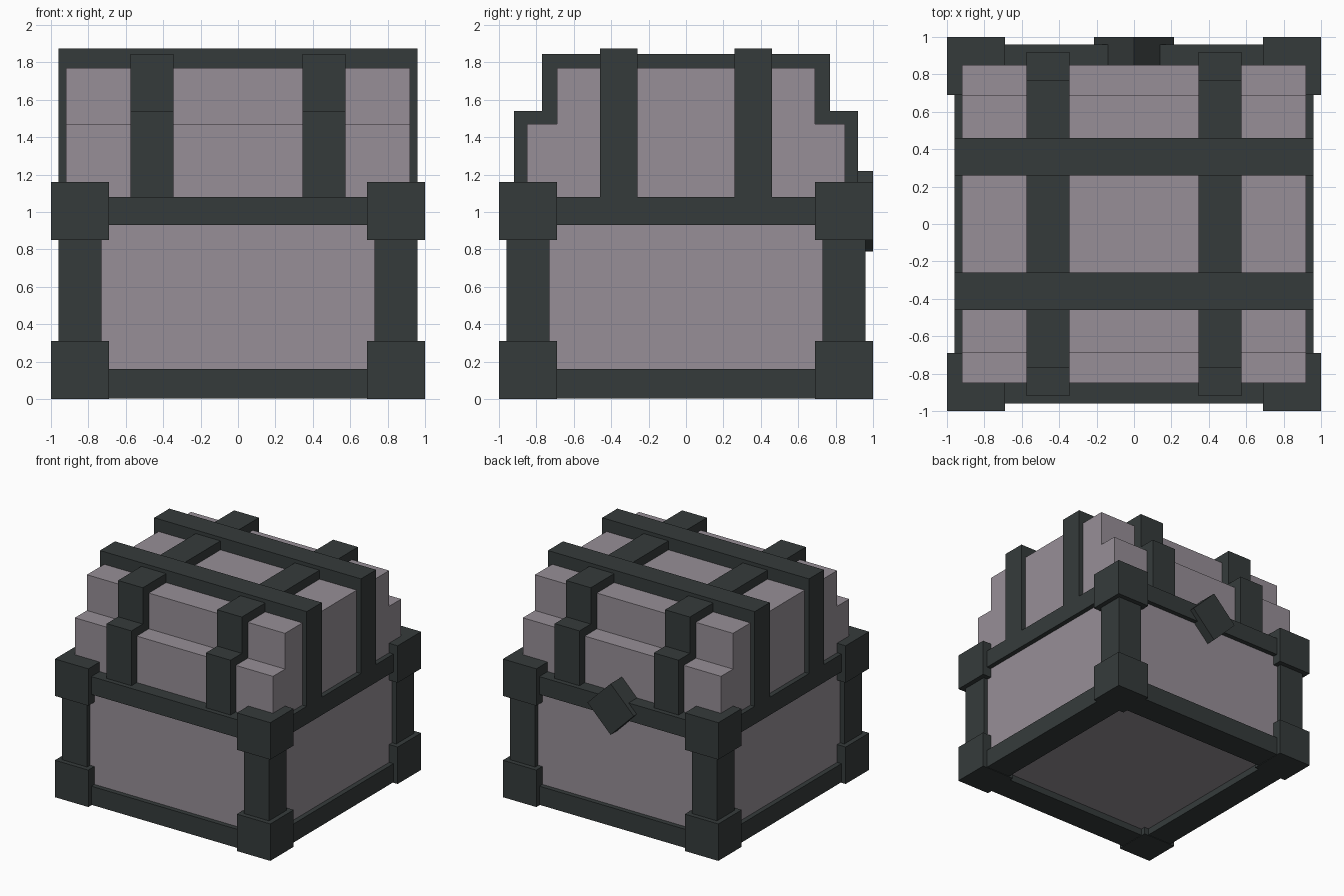
import bpy, bmesh, math
from mathutils import Matrix

if "Cube" in bpy.data.objects:
    bpy.data.objects.remove(bpy.data.objects["Cube"])


def material(name, rgb):
    m = bpy.data.materials.new(name)
    m.diffuse_color = (*rgb, 1)
    m.use_nodes = True
    m.node_tree.nodes["Principled BSDF"].inputs["Base Color"].default_value = m.diffuse_color
    return m


MAUVE = material("mauve_panel", (0.309, 0.275, 0.309))
IRON = material("dark_iron", (0.036, 0.044, 0.044))


def build(name, bm, mat):
    bmesh.ops.recalc_face_normals(bm, faces=bm.faces)
    me = bpy.data.meshes.new(name)
    bm.to_mesh(me)
    bm.free()
    me.materials.append(mat)
    ob = bpy.data.objects.new(name, me)
    bpy.context.collection.objects.link(ob)
    return ob


def box(name, x, y, z, mat):
    """Box from (min, max) ranges."""
    bm = bmesh.new()
    bmesh.ops.create_cube(bm, size=1)
    for v in bm.verts:
        for i, (a, b) in enumerate((x, y, z)):
            v.co[i] = a if v.co[i] < 0 else b
    return build(name, bm, mat)


def stepped(name, x, steps, z0, mat):
    """Symmetrical stepped outline in y-z, extruded along x."""
    half = []
    z = z0
    for y, top in steps:
        half += [(y, z), (y, top)]
        z = top
    outline = half + [(-y, z) for y, z in reversed(half)]
    bm = bmesh.new()
    face = bm.faces.new([bm.verts.new((x[0], y, z)) for y, z in outline])
    ext = bmesh.ops.extrude_face_region(bm, geom=[face])
    moved = [g for g in ext["geom"] if isinstance(g, bmesh.types.BMVert)]
    bmesh.ops.translate(bm, verts=moved, vec=(x[1] - x[0], 0, 0))
    return build(name, bm, mat)


def span(s, a, b):
    return tuple(sorted((s * a, s * b)))


# Body and stepped lid
box("body", (-0.92, 0.92), (-0.92, 0.92), (0.06, 1.07), MAUVE)
stepped("lid", (-0.92, 0.92), [(0.85, 1.47), (0.69, 1.77)], 1.04, MAUVE)

# Horizontal rails around the base and the rim
for label, z in (("base", (0.004, 0.16)), ("rim", (0.93, 1.08))):
    for s in (-1, 1):
        box(label + "_rail_long", (-0.96, 0.96), span(s, 0.73, 0.96), z, IRON)
        box(label + "_rail_side", span(s, 0.73, 0.96), (-0.73, 0.73), z, IRON)

# Corner posts with cube caps at both ends
for sx in (-1, 1):
    for sy in (-1, 1):
        box("corner_post", span(sx, 0.73, 0.96), span(sy, 0.73, 0.96), (0.1, 1.0), IRON)
        for z in ((0, 0.31), (0.85, 1.16)):
            box("corner_cap", span(sx, 0.69, 1), span(sy, 0.69, 1), z, IRON)

# Lid straps: stepped ones front to back, tall ones side to side
for s in (-1, 1):
    stepped("stepped_strap", span(s, 0.345, 0.575), [(0.92, 1.54), (0.77, 1.845)], 1.04, IRON)
    box("cross_strap", (-0.96, 0.96), span(s, 0.26, 0.46), (1.04, 1.875), IRON)

# Diamond latch on the back
latch = box("latch", (-0.152, 0.152), (0.69, 1), (-0.152, 0.152), IRON)
latch.data.transform(Matrix.Translation((0, 0, 1.005)) @ Matrix.Rotation(math.radians(45), 4, "Y"))
